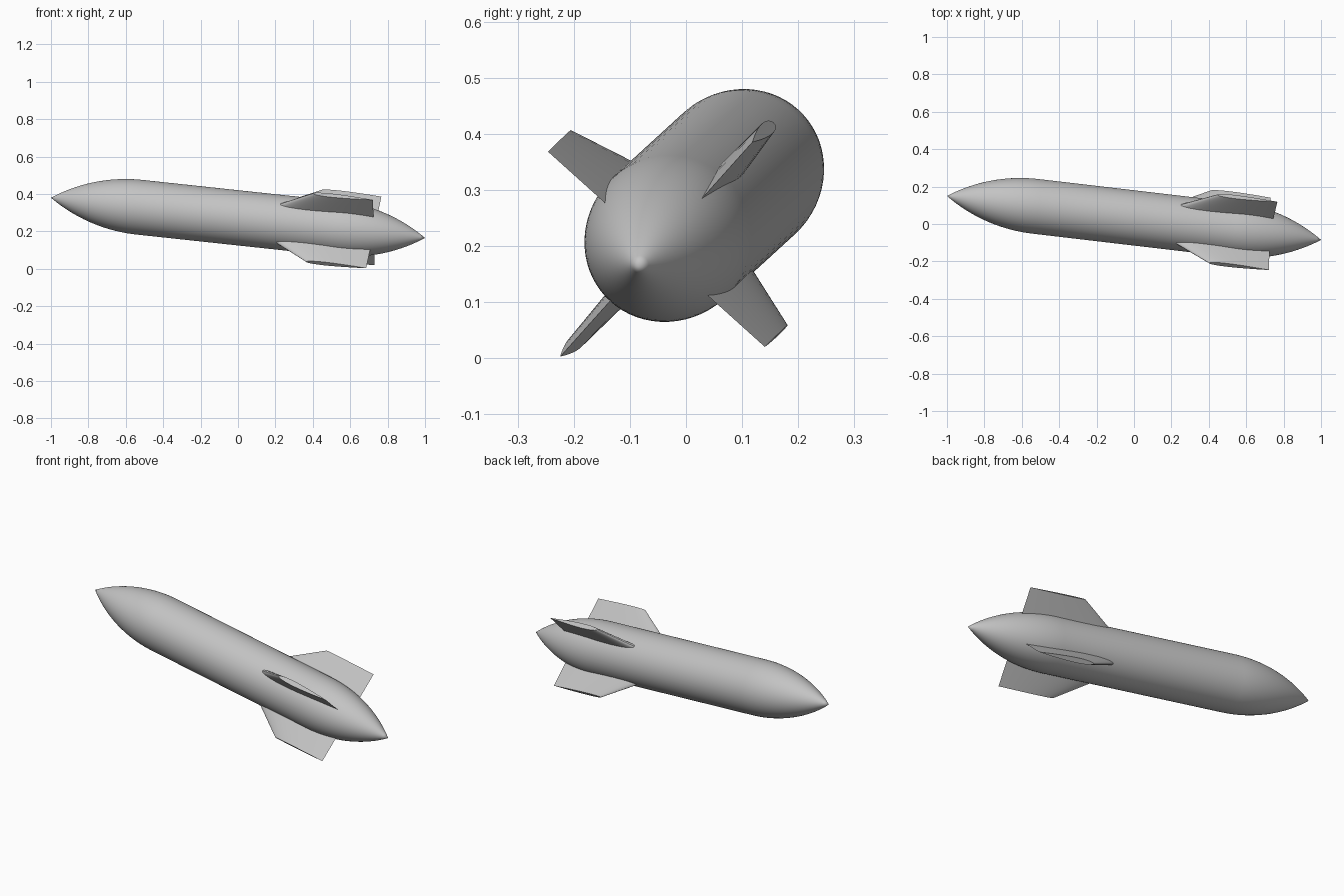
import bpy
import bmesh
import math
from mathutils import Matrix, Vector

cube = bpy.data.objects.get("Cube")
if cube:
    bpy.data.objects.remove(cube, do_unlink=True)

grey = bpy.data.materials.new("plain_grey")
grey.use_nodes = True
COLOUR = (0.55, 0.55, 0.55, 1)
grey.diffuse_color = COLOUR
grey.node_tree.nodes["Principled BSDF"].inputs["Base Color"].default_value = COLOUR

# Tilted frame: local x runs along the body towards the tail
tail = Vector((1, -0.1175, -0.1075))
HALF = tail.length
axis = tail.normalized()
roll = math.radians(48)
out = Vector((0, math.cos(roll), math.sin(roll)))
out = (out - axis * out.dot(axis)).normalized()
side = axis.cross(out)
frame = Matrix((axis, out, side)).transposed().to_4x4()
frame.translation = (0, 0.0325, 0.2725)

RADIUS = 0.147
TAPER = 0.48


def finish(name, bm, matrix, angle):
    bmesh.ops.recalc_face_normals(bm, faces=bm.faces[:])
    mesh = bpy.data.meshes.new(name)
    bm.to_mesh(mesh)
    bm.free()
    mesh.materials.append(grey)
    obj = bpy.data.objects.new(name, mesh)
    bpy.context.collection.objects.link(obj)
    obj.matrix_world = matrix
    bpy.ops.object.select_all(action='DESELECT')
    obj.select_set(True)
    bpy.context.view_layer.objects.active = obj
    bpy.ops.object.shade_smooth_by_angle(angle=math.radians(angle))
    return obj


# Body: straight tube with a pointed ogive at each end
def ogive(d):
    big = (RADIUS ** 2 + TAPER ** 2) / (2 * RADIUS)
    return math.sqrt(big ** 2 - (TAPER - d) ** 2) - big + RADIUS


STEPS, SEGMENTS = 20, 64
nose = [(-HALF + TAPER * i / STEPS, ogive(TAPER * i / STEPS)) for i in range(STEPS + 1)]
nose[0] = (-HALF, 0)
profile = nose + [(-x, r) for x, r in reversed(nose)]
bm = bmesh.new()
points = [bm.verts.new((x, r, 0)) for x, r in profile]
edges = [bm.edges.new(pair) for pair in zip(points, points[1:])]
bmesh.ops.spin(bm, geom=points + edges, axis=(1, 0, 0), cent=(0, 0, 0),
               angle=math.tau, steps=SEGMENTS, use_duplicate=False)
bmesh.ops.remove_doubles(bm, verts=bm.verts[:], dist=0.0001)
finish("body", bm, frame, 30)


# Fins: swept, with a round leading edge and sharp trailing edge
def airfoil(lead, trail, radius, thick=0.08, count=14):
    chord = trail - lead
    upper = []
    for i in range(1, count):
        t = (1 - math.cos(math.pi * i / count)) / 2
        h = 5 * thick * (0.2969 * math.sqrt(t) - 0.126 * t - 0.3516 * t ** 2
                         + 0.2843 * t ** 3 - 0.1036 * t ** 4)
        upper.append((lead + chord * t, radius, h * chord))
    lower = [(x, r, -z) for x, r, z in reversed(upper)]
    return [(lead, radius, 0)] + upper + [(trail, radius, 0)] + lower


TRAIL = 0.735
for n, name in enumerate(("upper_back", "upper_front", "lower_front", "lower_back")):
    bm = bmesh.new()
    root, tip = [[bm.verts.new(p) for p in airfoil(lead, TRAIL, r)]
                 for lead, r in ((0.155, 0.1), (0.41, 0.26))]
    for i in range(len(root)):
        j = (i + 1) % len(root)
        bm.faces.new((root[i], root[j], tip[j], tip[i]))
    bm.faces.new(root)
    bm.faces.new(tip)
    finish(name + "_fin", bm, frame @ Matrix.Rotation(n * math.pi / 2, 4, 'X'), 35)
